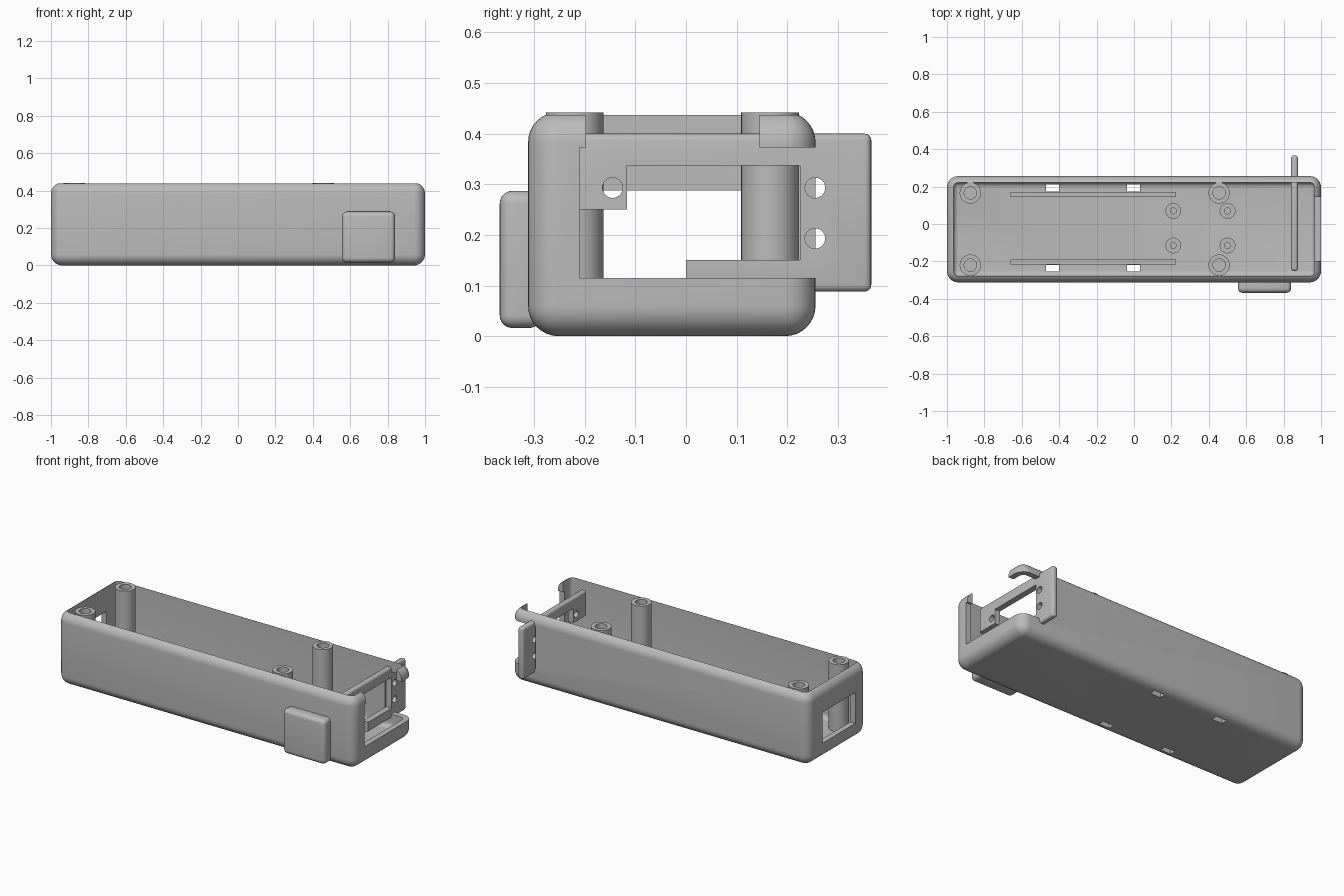
import bpy
import bmesh
from math import pi
from mathutils import Matrix, Vector

if "Cube" in bpy.data.objects:
    bpy.data.objects.remove(bpy.data.objects["Cube"], do_unlink=True)

grey = bpy.data.materials.new("plain grey")
grey.use_nodes = True
grey.diffuse_color = (0.5, 0.5, 0.5, 1)
grey.node_tree.nodes["Principled BSDF"].inputs["Base Color"].default_value = (0.5, 0.5, 0.5, 1)


def finish(name, bm):
    bmesh.ops.recalc_face_normals(bm, faces=bm.faces)
    mesh = bpy.data.meshes.new(name)
    bm.to_mesh(mesh)
    bm.free()
    mesh.materials.append(grey)
    obj = bpy.data.objects.new(name, mesh)
    bpy.context.collection.objects.link(obj)
    return obj


def box(name, xr, yr, zr, radius=0, segments=6):
    """Box from axis ranges, with optional rounded edges."""
    bm = bmesh.new()
    bmesh.ops.create_cube(bm, size=1)
    for v in bm.verts:
        v.co = Vector([(a + b) / 2 + c * (b - a) for c, (a, b) in zip(v.co, (xr, yr, zr))])
    if radius:
        bmesh.ops.bevel(bm, geom=bm.edges[:], offset=radius, segments=segments,
                        profile=0.5, affect='EDGES', clamp_overlap=True)
    return finish(name, bm)


def tube(name, x, y, bottom, top, outer, inner, hole_floor):
    """Upright post with a blind screw hole, made by spinning a profile."""
    bm = bmesh.new()
    profile = [(0, bottom), (outer, bottom), (outer, top), (inner, top),
               (inner, hole_floor), (0, hole_floor)]
    verts = [bm.verts.new((x + r, y, z)) for r, z in profile]
    edges = [bm.edges.new(pair) for pair in zip(verts, verts[1:])]
    bmesh.ops.spin(bm, geom=verts + edges, cent=(x, y, 0), axis=(0, 0, 1),
                   angle=2 * pi, steps=40)
    bmesh.ops.remove_doubles(bm, verts=bm.verts, dist=0.0001)
    return finish(name, bm)


def rod(name, x, y, z, radius, length):
    """Cylinder along x."""
    bm = bmesh.new()
    bmesh.ops.create_cone(bm, cap_ends=True, segments=32, radius1=radius, radius2=radius,
                          depth=length, matrix=Matrix.Translation((x, y, z)) @ Matrix.Rotation(pi / 2, 4, 'Y'))
    return finish(name, bm)


def cut(obj, cutters):
    for cutter in cutters:
        mod = obj.modifiers.new("cut", 'BOOLEAN')
        mod.operation = 'DIFFERENCE'
        mod.solver = 'EXACT'
        mod.object = cutter
    bpy.context.view_layer.update()
    graph = bpy.context.evaluated_depsgraph_get()
    mesh = bpy.data.meshes.new_from_object(obj.evaluated_get(graph))
    obj.modifiers.clear()
    obj.data = mesh
    for cutter in cutters:
        bpy.data.objects.remove(cutter, do_unlink=True)


parts = []

# Open tray with rounded outside and inside edges
tray = box("tray", (-1, 1), (-0.312, 0.256), (0, 0.443), 0.06, 8)
cutters = [
    box("cavity", (-0.966, 0.966), (-0.278, 0.222), (0.034, 0.7), 0.028),
    box("left_window", (-1.1, -0.93), (-0.2, 0.115), (0.1, 0.288)),
    box("corner_opening", (0.835, 1.1), (-0.21, 0.4), (0.115, 0.373)),
    box("top_opening", (0.94, 1.1), (-0.198, 0.145), (0.3, 0.6)),
]
# Floor slots beside the rails
for x in (-0.435, -0.003):
    for y in (0.192, -0.237):
        cutters.append(box("slot", (x - 0.035, x + 0.035), (y - 0.018, y + 0.018), (-0.1, 0.1)))
cut(tray, cutters)
parts.append(tray)

# Tall corner posts
for x in (-0.875, 0.455):
    for y in (-0.22, 0.166):
        parts.append(tube("lid_post", x, y, 0.02, 0.442, 0.057, 0.033, 0.2))

# Short board standoffs
for x in (0.21, 0.5):
    for y in (-0.115, 0.07):
        parts.append(tube("board_standoff", x, y, 0.02, 0.085, 0.042, 0.016, 0.04))

# Long rails on the floor
for y in (-0.203, 0.158):
    parts.append(box("floor_rail", (-0.66, 0.225), (y - 0.013, y + 0.013), (0.02, 0.09)))

# Block on the front wall
parts.append(box("front_block", (0.556, 0.84), (-0.368, -0.285), (0.016, 0.287), 0.025))

# Upright bracket plate passing through the back wall
bracket = box("bracket_plate", (0.84, 0.876), (-0.25, 0.366), (0.088, 0.4), 0.013, 4)
cutters = [
    box("lower_gap", (0.7, 1), (-0.4, 0), (0, 0.25)),
    box("frame_opening", (0.7, 1), (-0.117, 0.225), (0.15, 0.337)),
]
for y, z in ((-0.145, 0.293), (0.255, 0.293), (0.255, 0.193)):
    cutters.append(rod("screw_hole", 0.858, y, z, 0.02, 0.3))
cut(bracket, cutters)
parts.append(bracket)

# Smooth the rounded edges, keep the corners sharp
bpy.ops.object.select_all(action='DESELECT')
for part in parts:
    part.select_set(True)
bpy.context.view_layer.objects.active = tray
bpy.ops.object.shade_smooth_by_angle(angle=0.6)
